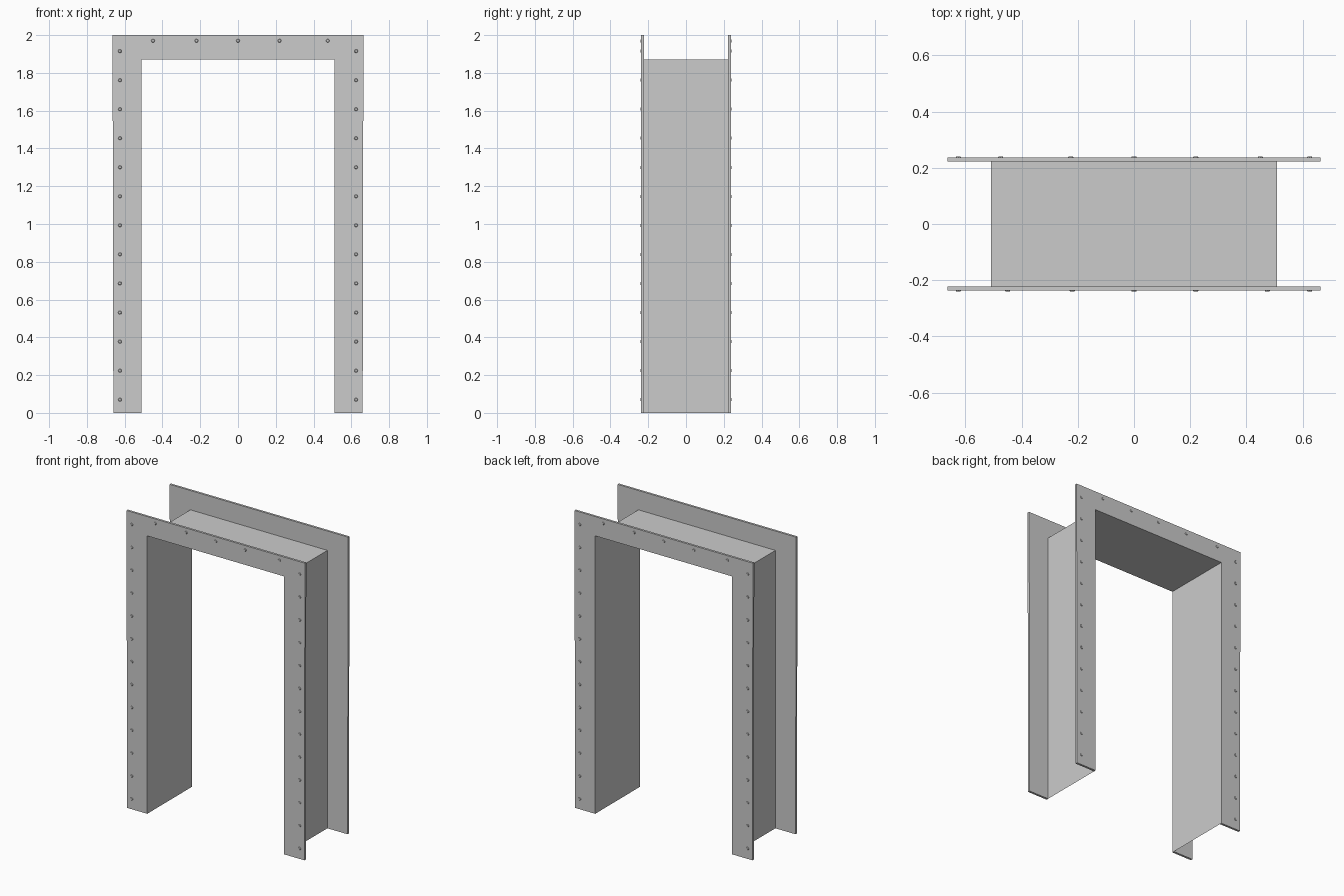
import bpy, bmesh, math
from mathutils import Matrix

if "Cube" in bpy.data.objects:
    bpy.data.objects.remove(bpy.data.objects["Cube"])

OUT_TOP, OUT_BOT, TOP = 0.664, 0.66, 2.0   # flange outline
IN_X, IN_Z = 0.51, 1.87                    # opening
Y_IN, Y_OUT = 0.222, 0.237                 # flange inner and outer planes


def finish(name, bm, normals=True):
    if normals:
        bmesh.ops.recalc_face_normals(bm, faces=bm.faces)
    me = bpy.data.meshes.new(name)
    bm.to_mesh(me)
    bm.free()
    ob = bpy.data.objects.new(name, me)
    bpy.context.collection.objects.link(ob)
    return ob


def flange(name, side):
    # U-shaped plate, mitred at the corners and extruded in y
    outer = [(-OUT_BOT, 0), (-OUT_TOP, TOP), (OUT_TOP, TOP), (OUT_BOT, 0)]
    inner = [(-IN_X, 0), (-IN_X, IN_Z), (IN_X, IN_Z), (IN_X, 0)]
    bm = bmesh.new()
    o = [bm.verts.new((x, side * Y_IN, z)) for x, z in outer]
    i = [bm.verts.new((x, side * Y_IN, z)) for x, z in inner]
    faces = [bm.faces.new((o[k], o[k + 1], i[k + 1], i[k])) for k in range(3)]
    ext = bmesh.ops.extrude_face_region(bm, geom=faces, use_keep_orig=True)
    verts = [g for g in ext["geom"] if isinstance(g, bmesh.types.BMVert)]
    bmesh.ops.translate(bm, verts=verts, vec=(0, side * (Y_OUT - Y_IN), 0))
    return finish(name, bm)


def rivets(name, side, top_xs):
    # two side columns and a top row of small low-poly heads
    spots = [(sx * 0.625, 0.07 + 0.1538 * k) for sx in (-1, 1) for k in range(13)]
    spots += [(x, 1.97) for x in top_xs]
    bm = bmesh.new()
    for x, z in spots:
        m = Matrix.Translation((x, side * (Y_OUT + 0.001), z)) @ \
            Matrix.Rotation(-side * math.pi / 2, 4, 'X')
        bmesh.ops.create_cone(bm, cap_ends=True, segments=8, radius1=0.011,
                              radius2=0.007, depth=0.006, matrix=m)
    return finish(name, bm)


# Thin sheet lining the opening between the flanges
bm = bmesh.new()
path = [(-IN_X, 0), (-IN_X, IN_Z), (IN_X, IN_Z), (IN_X, 0)]
rows = [[bm.verts.new((x, y, z)) for x, z in path] for y in (-Y_IN, Y_IN)]
for k in range(3):
    bm.faces.new((rows[0][k], rows[0][k + 1], rows[1][k + 1], rows[1][k]))
finish("opening_liner", bm, False)

# Front and back flanges with their rivets
flange("front_flange", -1)
flange("back_flange", 1)
rivets("front_rivets", -1, (-0.45, -0.22, 0, 0.22, 0.475))
rivets("back_rivets", 1, (-0.475, -0.225, 0, 0.22, 0.45))
